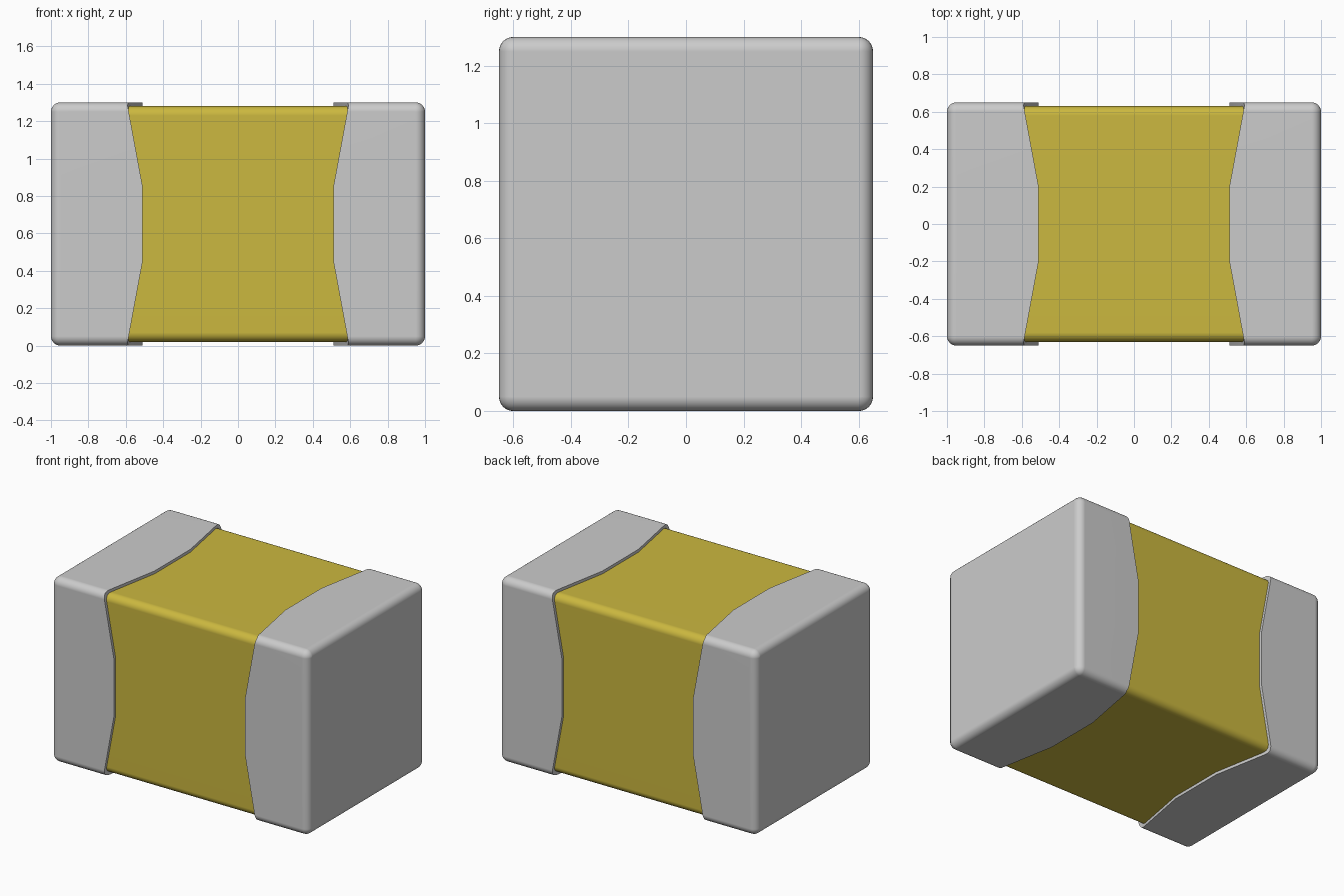
import bpy, bmesh, math

if "Cube" in bpy.data.objects:
    bpy.data.objects.remove(bpy.data.objects["Cube"])

CZ = 0.65      # height of the long axis
STEPS = 6      # segments in each rounded edge


def ring(centre, r):
    """Rounded-square section: four corner arcs plus two mid points per side."""
    pts = []
    for k in range(4):
        a = k * math.pi / 2
        c, s = math.cos(a), math.sin(a)
        side = [(centre + r, -0.2), (centre + r, 0.2)]
        for i in range(STEPS + 1):
            t = i / STEPS * math.pi / 2
            side.append((centre + r * math.cos(t), centre + r * math.sin(t)))
        pts += [(u * c - v * s, u * s + v * c) for u, v in side]
    return pts


def curved_edge(u, v):
    """Inner cap edge: flat in the middle of a side, receding to the corners."""
    return 0.51 + 0.185 * max(0, min(abs(u), abs(v)) - 0.2)


def loft(name, sections, side=1, material=None):
    """Skin a list of (x or x-function, centre, radius) sections and close both ends."""
    bm = bmesh.new()
    loops = []
    for x, centre, r in sections:
        loops.append([bm.verts.new((side * (x(u, v) if callable(x) else x), u, v + CZ))
                      for u, v in ring(centre, r)])
    n = len(loops[0])
    for a, b in zip(loops, loops[1:]):
        for i in range(n):
            j = (i + 1) % n
            bm.faces.new((a[i], a[j], b[j], b[i]))
    bm.faces.new(loops[0])
    bm.faces.new(loops[-1])
    bmesh.ops.remove_doubles(bm, verts=bm.verts, dist=1e-5)
    bmesh.ops.recalc_face_normals(bm, faces=bm.faces)
    mesh = bpy.data.meshes.new(name)
    bm.to_mesh(mesh)
    bm.free()
    ob = bpy.data.objects.new(name, mesh)
    bpy.context.collection.objects.link(ob)
    if material:
        mesh.materials.append(material)
    bpy.ops.object.select_all(action='DESELECT')
    ob.select_set(True)
    bpy.context.view_layer.objects.active = ob
    bpy.ops.object.shade_smooth_by_angle(angle=math.radians(30))
    mod = ob.modifiers.new("flat_face_normals", 'WEIGHTED_NORMAL')
    mod.keep_sharp = True
    return ob


# Ceramic body
ochre = bpy.data.materials.new("ochre_ceramic")
ochre.diffuse_color = (0.60, 0.48, 0.05, 1)
ochre.use_nodes = True
ochre.node_tree.nodes["Principled BSDF"].inputs["Base Color"].default_value = ochre.diffuse_color
loft("ceramic_body", [(-0.97, 0.58, 0.05), (0.97, 0.58, 0.05)], material=ochre)

# Metal end caps: inner wall, curved rim, outer wall, rounded outer end
R = 0.05
cap = [(0.96, 0.58, 0.04), (curved_edge, 0.58, 0.04), (curved_edge, 0.60, R)]
for i in range(STEPS + 1):
    t = i / STEPS * math.pi / 2
    cap.append((0.95 + R * math.sin(t), 0.60, R * math.cos(t)))
for name, side in (("end_cap_left", -1), ("end_cap_right", 1)):
    loft(name, cap, side)
